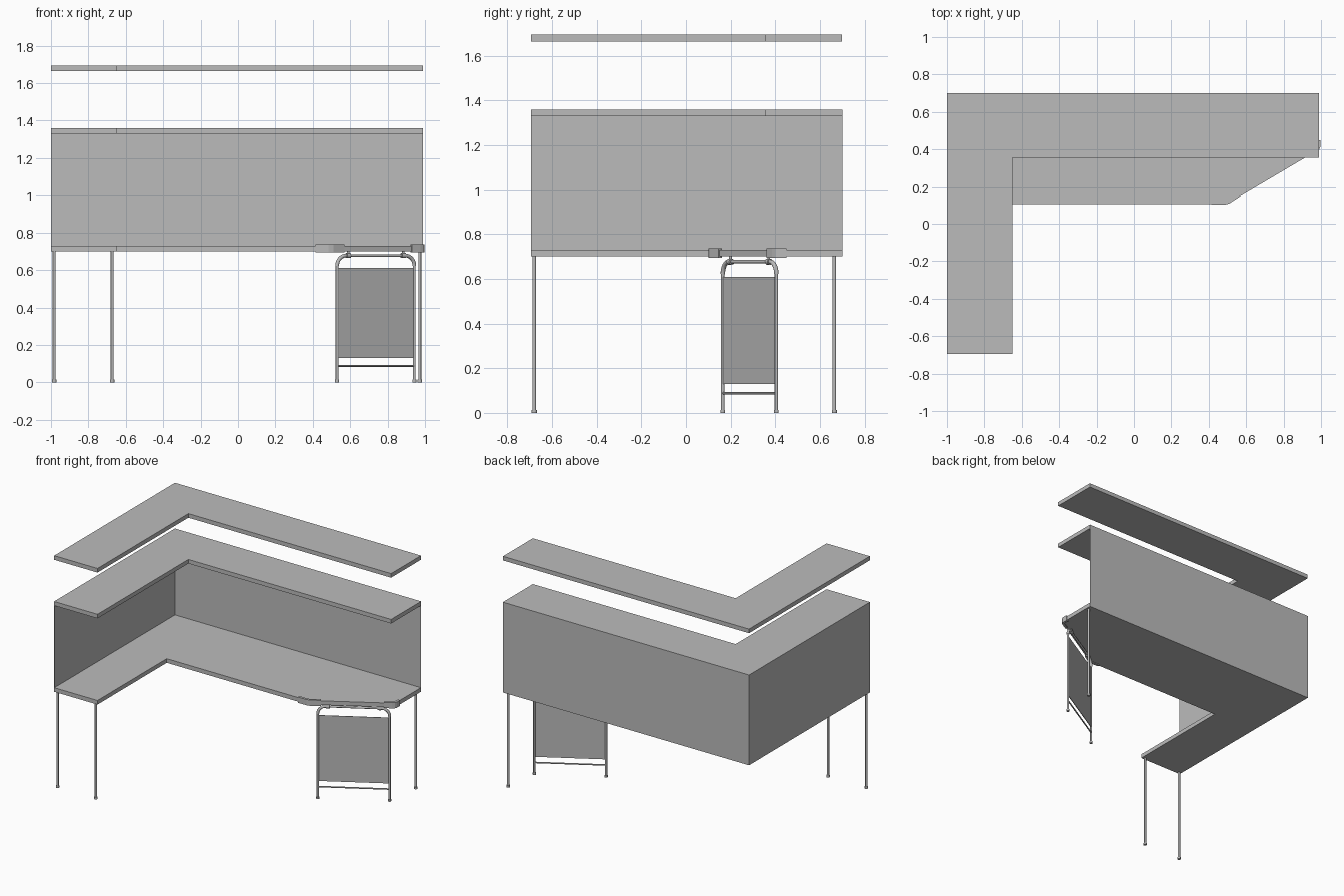
import bpy, bmesh, math
from mathutils import Vector

if "Cube" in bpy.data.objects:
    bpy.data.objects.remove(bpy.data.objects["Cube"], do_unlink=True)

grey = bpy.data.materials.new("plain grey")
grey.use_nodes = True
COLOUR = (0.5, 0.5, 0.5, 1)
grey.diffuse_color = COLOUR
grey.node_tree.nodes["Principled BSDF"].inputs["Base Color"].default_value = COLOUR


def add(name, bm):
    bmesh.ops.recalc_face_normals(bm, faces=bm.faces)
    mesh = bpy.data.meshes.new(name)
    bm.to_mesh(mesh)
    bm.free()
    mesh.materials.append(grey)
    obj = bpy.data.objects.new(name, mesh)
    bpy.context.collection.objects.link(obj)
    return obj


def slab(name, outline, low, high):
    """Flat outline extruded between two heights."""
    bm = bmesh.new()
    face = bm.faces.new([bm.verts.new((x, y, low)) for x, y in outline])
    new = bmesh.ops.extrude_face_region(bm, geom=[face])["geom"]
    bmesh.ops.translate(bm, vec=(0, 0, high - low),
                        verts=[v for v in new if isinstance(v, bmesh.types.BMVert)])
    return add(name, bm)


def wall(name, a, b, thick, low, high):
    """Upright board centred on the line from a to b."""
    a, b = Vector(a), Vector(b)
    d = (b - a).normalized()
    n = Vector((-d.y, d.x)) * thick / 2
    return slab(name, [a - n, b - n, b + n, a + n], low, high)


def tube(name, points, radius):
    """Round tube swept along points."""
    curve = bpy.data.curves.new(name, "CURVE")
    curve.dimensions = "3D"
    curve.bevel_depth = radius
    curve.bevel_resolution = 3
    curve.use_fill_caps = True
    line = curve.splines.new("POLY")
    line.points.add(len(points) - 1)
    for p, co in zip(line.points, points):
        p.co = (*co, 1)
    temp = bpy.data.objects.new(name, curve)
    bpy.context.collection.objects.link(temp)
    mesh = bpy.data.meshes.new_from_object(
        temp.evaluated_get(bpy.context.evaluated_depsgraph_get()))
    bpy.data.objects.remove(temp)
    mesh.materials.clear()
    mesh.materials.append(grey)
    obj = bpy.data.objects.new(name, mesh)
    bpy.context.collection.objects.link(obj)
    for o in bpy.context.selected_objects:
        o.select_set(False)
    obj.select_set(True)
    bpy.context.view_layer.objects.active = obj
    bpy.ops.object.shade_smooth_by_angle(angle=math.radians(40))
    return obj


LEFT, RIGHT, FRONT, BACK = 0.99, -1.0, -0.695, 0.7
INNER = -0.65
DESK, THICK = 0.70, 0.03

# Worktop with a cut corner, and two L-shaped shelves
wing = [(RIGHT, BACK), (RIGHT, FRONT), (INNER, FRONT)]
slab("worktop", wing + [(INNER, 0.105), (0.49, 0.105), (LEFT, 0.40), (LEFT, BACK)],
     DESK, DESK + THICK)
shelf = wing + [(INNER, 0.355), (LEFT, 0.355), (LEFT, BACK)]
slab("shelf", shelf, 1.33, 1.36)
slab("raised_shelf", shelf, 1.665, 1.695)

# Thin boards closing the back and the right side
wall("back_panel", (RIGHT, BACK), (LEFT, BACK), 0.002, DESK, 1.36)
wall("side_panel", (RIGHT, FRONT), (RIGHT, BACK), 0.002, DESK, 1.36)

# Straight legs with feet
for name, x, y in (("right_outer", -0.983, -0.68), ("right_inner", -0.673, -0.68),
                   ("back_left", 0.972, 0.665)):
    tube(name + "_leg", [(x, y, 0.005), (x, y, DESK)], 0.008)
    tube(name + "_foot", [(x, y, 0), (x, y, 0.014)], 0.012)

# Angled leg frame under the cut corner
A, B = Vector((0.53, 0.165)), Vector((0.943, 0.405))
along = (B - A).normalized()
span = (B - A).length


def on_frame(s, z):
    p = A + along * s
    return (p.x, p.y, z)


BEND, TOP = 0.055, 0.677
arc = [(BEND * (1 - math.cos(t)), TOP - BEND + BEND * math.sin(t))
       for t in (math.pi / 2 * i / 8 for i in range(9))]
path = [(0, 0.005)] + arc + [(span - s, z) for s, z in reversed(arc)] + [(span, 0.005)]
tube("frame_hoop", [on_frame(s, z) for s, z in path], 0.0075)
tube("frame_lower_bar", [on_frame(0, 0.088), on_frame(span, 0.088)], 0.005)
wall("frame_panel", A, B, 0.004, 0.13, 0.61)

for side, s, inward in (("right", 0, 1), ("left", span, -1)):
    tube("frame_foot_" + side, [on_frame(s, 0), on_frame(s, 0.014)], 0.011)
    elbow = [on_frame(s + inward * d, z) for d, z in arc]
    tube("frame_elbow_" + side, elbow, 0.010)
    grip = s + inward * 0.068
    tube("frame_collar_" + side,
         [on_frame(grip - 0.012, TOP), on_frame(grip + 0.012, TOP)], 0.014)
    tube("frame_post_" + side, [on_frame(grip, TOP), on_frame(grip, DESK)], 0.007)


# Corner guards wrapped around the worktop edge
def guard(name, path):
    pts = [Vector(p) for p in path]
    inner = []
    for i, p in enumerate(pts):
        d = (pts[min(i + 1, len(pts) - 1)] - pts[max(i - 1, 0)]).normalized()
        inner.append(p + Vector((-d.y, d.x)) * 0.018)
    slab(name, pts + inner[::-1], 0.694, 0.736)


guard("right_corner_guard", [(0.415, 0.101), (0.485, 0.101), (0.51, 0.108), (0.57, 0.146)])
guard("left_corner_guard", [(0.93, 0.36), (0.975, 0.386), (0.99, 0.398), (0.996, 0.412),
                            (0.996, 0.45)])
